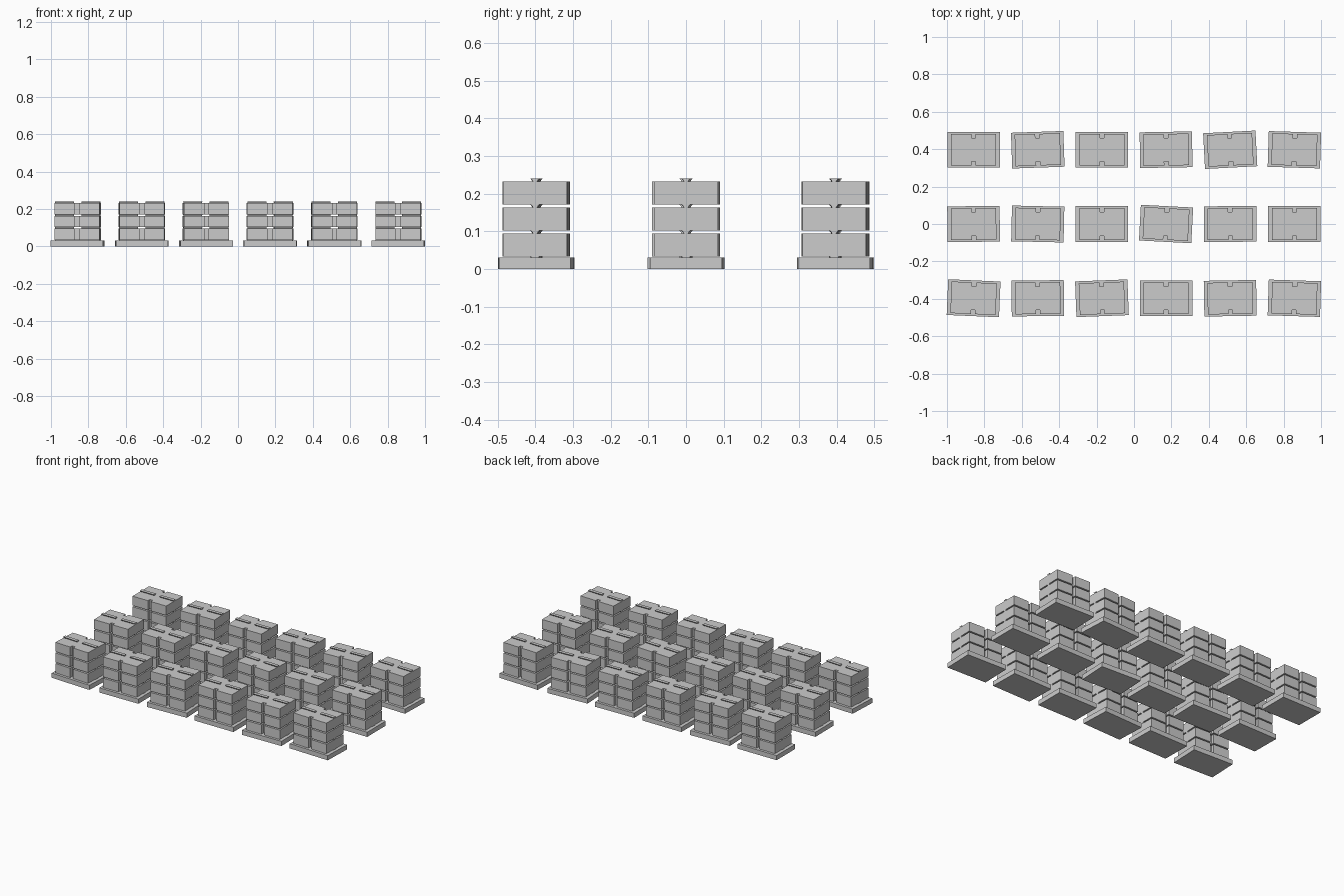
import bpy, bmesh, math
from mathutils import Matrix

if "Cube" in bpy.data.objects:
    bpy.data.objects.remove(bpy.data.objects["Cube"])

grey = bpy.data.materials.new("plain grey")
grey.diffuse_color = (0.6, 0.6, 0.6, 1)
grey.use_nodes = True
grey.node_tree.nodes["Principled BSDF"].inputs["Base Color"].default_value = grey.diffuse_color


def prism(bm, profile, vec):
    """Closed prism from a list of 3D points pushed along vec."""
    a = [bm.verts.new(p) for p in profile]
    b = [bm.verts.new([p[i] + vec[i] for i in range(3)]) for p in profile]
    n = len(a)
    bm.faces.new(a[::-1])
    bm.faces.new(b)
    for i in range(n):
        j = (i + 1) % n
        bm.faces.new((a[i], a[j], b[j], b[i]))


def finish(bm, name):
    bmesh.ops.recalc_face_normals(bm, faces=bm.faces)
    me = bpy.data.meshes.new(name)
    bm.to_mesh(me)
    bm.free()
    me.materials.append(grey)
    return me


PALLET = (0.28, 0.191, 0.0305)
HX, HY = 0.121, 0.0845       # block half sizes
H, RIDGE = 0.061, 0.008      # block height, ridge height
NW, ND = 0.011, 0.021        # notch half width and depth


def ridges(bm, z):
    # pair of dovetail ridges along x, broken at the middle
    prof = [(-0.005, z), (0.005, z), (0.011, z + RIDGE), (-0.011, z + RIDGE)]
    for x0, x1 in ((-HX, -0.02), (0.02, HX)):
        prism(bm, [(x0, y, h) for y, h in prof], (x1 - x0, 0, 0))


# pallet slab
bm = bmesh.new()
bmesh.ops.create_cube(bm, size=1, matrix=Matrix.Translation((0, 0, PALLET[2] / 2))
                      @ Matrix.Diagonal((*PALLET, 1)))
pallet_mesh = finish(bm, "pallet")

# block layer: slab with a notch in the middle of front and back
half = [(-HX, -HY), (-NW, -HY), (-NW, -HY + ND), (NW, -HY + ND), (NW, -HY), (HX, -HY)]
outline = half + [(-x, -y) for x, y in half]
bm = bmesh.new()
prism(bm, [(x, y, 0) for x, y in outline], (0, 0, H))
ridges(bm, H)
block_mesh = finish(bm, "block_layer")

# bearer under the lowest layer
bm = bmesh.new()
prism(bm, [(-HX, -0.011, 0), (HX, -0.011, 0), (HX, 0.011, 0), (-HX, 0.011, 0)], (0, 0, 0.0045))
bearer_mesh = finish(bm, "bearer")

# turn of each stack in degrees, front row first
turns = [(-2.5, 0.7, 2.2, 0, 1, -1.8),
         (0.8, -1.3, 0, -3, 0.5, 0),
         (0, 2, 0, 1, 3, -1.8)]


def place(mesh, name, x, y, z, turn):
    ob = bpy.data.objects.new(name, mesh)
    ob.location = (x, y, z)
    ob.rotation_euler.z = math.radians(turn)
    bpy.context.collection.objects.link(ob)


for r, row in enumerate(turns):
    for c, turn in enumerate(row):
        x, y = (c - 2.5) * 0.343, (r - 1) * 0.397
        place(pallet_mesh, f"pallet_{r}_{c}", x, y, 0, turn)
        place(bearer_mesh, f"bearer_{r}_{c}", x, y, PALLET[2], turn)
        for k in range(3):
            place(block_mesh, f"block_layer_{r}_{c}_{k}", x, y, 0.0335 + k * (H + RIDGE), turn)
